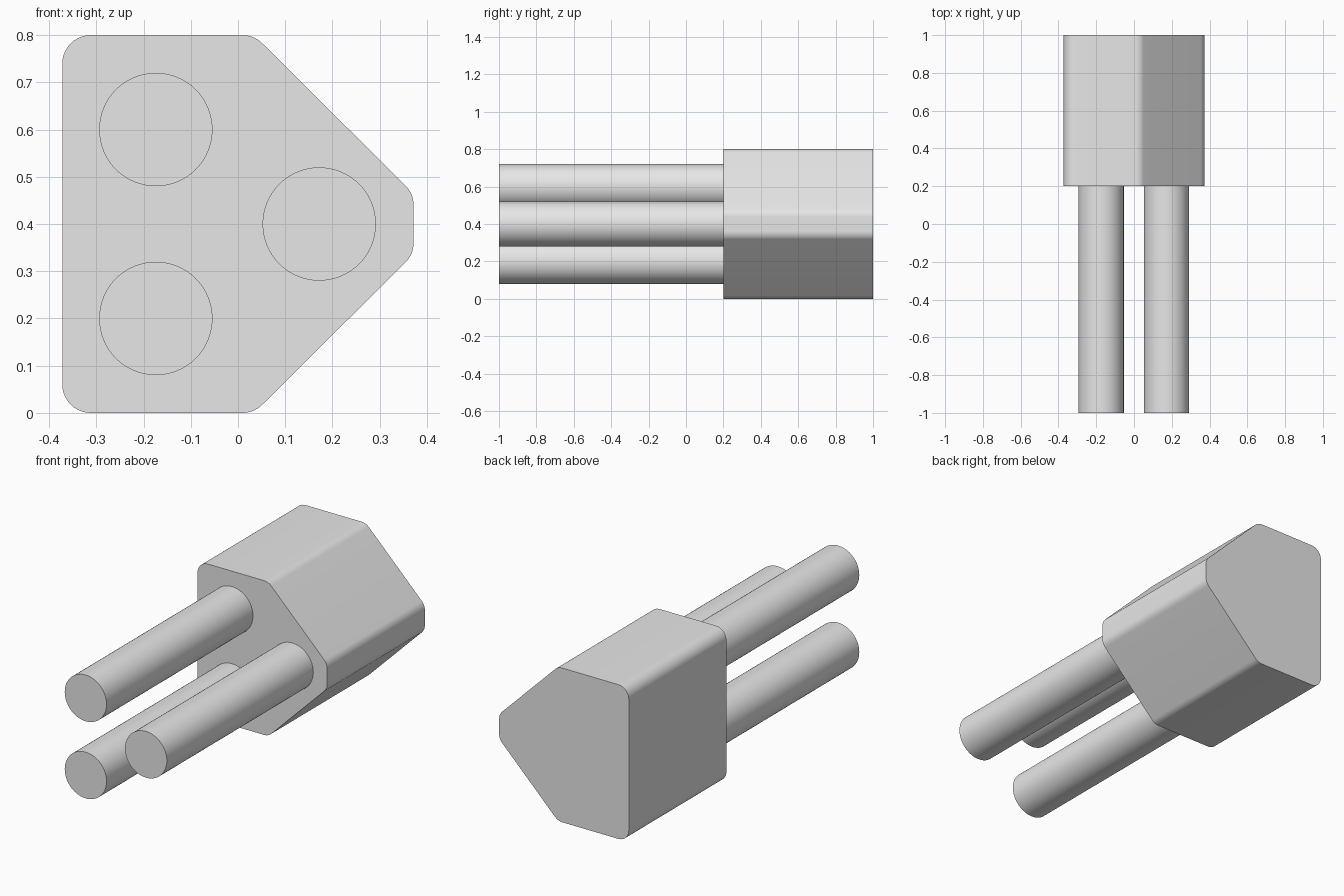
import bpy, bmesh, math

if "Cube" in bpy.data.objects:
    bpy.data.objects.remove(bpy.data.objects["Cube"], do_unlink=True)

# Single light grey material
grey = bpy.data.materials.new("light_grey")
grey.use_nodes = True
grey.diffuse_color = (0.8, 0.8, 0.8, 1)
grey.node_tree.nodes["Principled BSDF"].inputs["Base Color"].default_value = (0.8, 0.8, 0.8, 1)


def finish(obj):
    """Assign the material and smooth the curved sides, keeping the ends sharp."""
    obj.data.materials.append(grey)
    bpy.ops.object.select_all(action="DESELECT")
    obj.select_set(True)
    bpy.context.view_layer.objects.active = obj
    bpy.ops.object.shade_smooth_by_angle(angle=math.radians(30))


# Housing: five-sided profile extruded along y, with rounded long edges
FRONT, BACK = 0.2, 1.0
upper = [(-0.372, 0.4), (0.034, 0.4), (0.372, 0.064)]      # x, height above middle
profile = upper + [(x, -h) for x, h in reversed(upper)]
bm = bmesh.new()
face = bm.faces.new([bm.verts.new((x, FRONT, 0.4 + h)) for x, h in profile])
extruded = bmesh.ops.extrude_face_region(bm, geom=[face], use_keep_orig=True)["geom"]
bmesh.ops.translate(bm, vec=(0, BACK - FRONT, 0),
                    verts=[v for v in extruded if isinstance(v, bmesh.types.BMVert)])
bmesh.ops.recalc_face_normals(bm, faces=bm.faces)
long_edges = [e for e in bm.edges if abs(e.verts[0].co.y - e.verts[1].co.y) > 0.1]
bmesh.ops.bevel(bm, geom=long_edges, offset=0.06, offset_type="OFFSET",
                segments=10, profile=0.5, affect="EDGES")
# Equal-radius corners: the blunt corners need a shorter setback than the square ones
RADIUS = 0.06
bm.clear()


def rounded(points, radius, steps=10):
    """Replace each corner of a closed outline by a tangent arc."""
    out = []
    for i, (px, pz) in enumerate(points):
        ax, az = points[i - 1]
        bx, bz = points[(i + 1) % len(points)]
        la, lb = math.hypot(ax - px, az - pz), math.hypot(bx - px, bz - pz)
        ua, ub = ((ax - px) / la, (az - pz) / la), ((bx - px) / lb, (bz - pz) / lb)
        half = math.acos(ua[0] * ub[0] + ua[1] * ub[1]) / 2
        mid = math.atan2(ua[1] + ub[1], ua[0] + ub[0])
        reach = radius / math.sin(half)
        cx, cz = px + reach * math.cos(mid), pz + reach * math.sin(mid)
        sweep = math.pi / 2 - half
        for s in range(steps + 1):
            a = mid + math.pi + sweep * (1 - 2 * s / steps)
            out.append((cx + radius * math.cos(a), cz + radius * math.sin(a)))
    return out


face = bm.faces.new([bm.verts.new((x, FRONT, 0.4 + h)) for x, h in rounded(profile, RADIUS)])
extruded = bmesh.ops.extrude_face_region(bm, geom=[face], use_keep_orig=True)["geom"]
bmesh.ops.translate(bm, vec=(0, BACK - FRONT, 0),
                    verts=[v for v in extruded if isinstance(v, bmesh.types.BMVert)])
bmesh.ops.recalc_face_normals(bm, faces=bm.faces)
mesh = bpy.data.meshes.new("housing")
bm.to_mesh(mesh)
bm.free()
housing = bpy.data.objects.new("housing", mesh)
bpy.context.collection.objects.link(housing)
finish(housing)

# Three round pins reaching forward from the housing
for name, x, z in (("upper_pin", -0.174, 0.6), ("lower_pin", -0.174, 0.2), ("side_pin", 0.172, 0.4)):
    bpy.ops.mesh.primitive_cylinder_add(vertices=64, radius=0.12, depth=1.2,
                                        location=(x, -0.4, z), rotation=(math.pi / 2, 0, 0))
    pin = bpy.context.object
    pin.name = name
    finish(pin)
